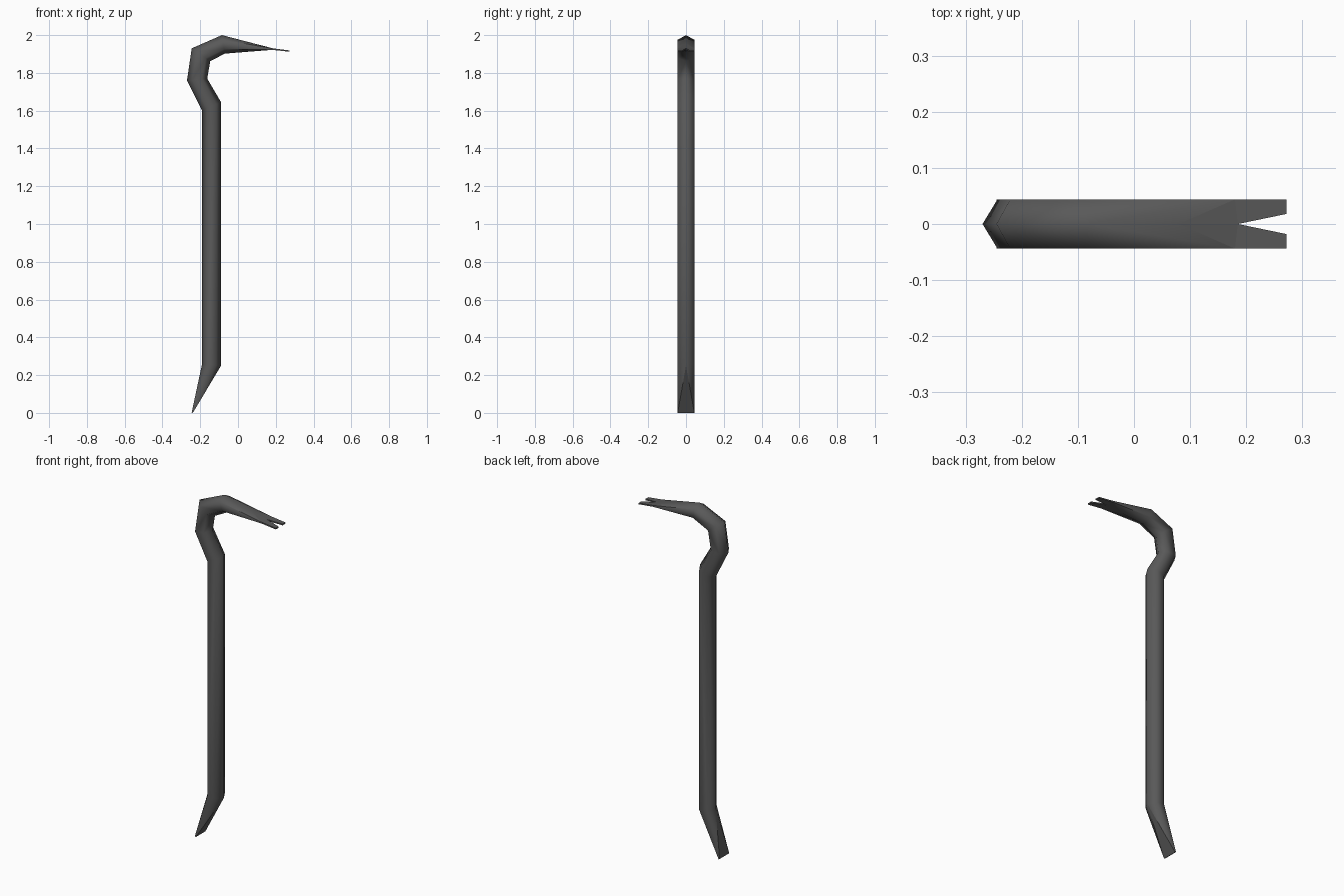
import bpy, bmesh
from math import radians

cube = bpy.data.objects.get("Cube")
if cube:
    bpy.data.objects.remove(cube, do_unlink=True)

HALF = 0.044   # half thickness of the hexagonal bar

steel = bpy.data.materials.new("dark steel")
steel.use_nodes = True
colour = (0.1, 0.1, 0.1, 1)
steel.diffuse_color = colour
steel.node_tree.nodes["Principled BSDF"].inputs["Base Color"].default_value = colour

bm = bmesh.new()


def vert(x, y, z):
    return bm.verts.new((x, y, z))


def face(*verts, smooth=True):
    bm.faces.new(verts).smooth = smooth


def half_ring(outer, inner):
    """Half a hexagon between an outer and an inner ridge point."""
    def at(t, y):
        return vert(outer[0] + (inner[0] - outer[0]) * t, y,
                    outer[1] + (inner[1] - outer[1]) * t)
    return [at(0, 0), at(0.25, HALF), at(0.75, HALF), at(1, 0)]


def bridge(a, b):
    for i in range(3):
        face(a[i], a[i + 1], b[i + 1], b[i])


# Bar: ridge points from the chisel shoulder up around the hook
bends = [((-0.19, 0.26), (-0.09, 0.25)),
         ((-0.19, 1.60), (-0.09, 1.645)),
         ((-0.27, 1.76), (-0.163, 1.77)),
         ((-0.245, 1.93), (-0.147, 1.862)),
         ((-0.085, 2.0), (-0.07, 1.902))]
rings = [half_ring(*b) for b in bends]
for low, high in zip(rings, rings[1:]):
    bridge(low, high)

# Chisel: the ridges fan out into flat triangles at a thin edge
o, oa, ia, i = rings[0]
back_mid, back = vert(-0.245, 0, 0.003), vert(-0.245, HALF, 0.003)
front_mid, front = vert(-0.239, 0, 0), vert(-0.239, HALF, 0)
face(o, oa, back)
face(oa, ia, front, back)
face(ia, i, front)
face(o, back, back_mid, smooth=False)
face(i, front_mid, front, smooth=False)
face(back_mid, back, front, front_mid, smooth=False)

# Claw: tapers to a flat plate with a V notch between two tines
root = [vert(0.08, 0, 1.957), vert(0.18, HALF, 1.93),
        vert(0.18, HALF, 1.922), vert(0.08, 0, 1.914)]
bridge(rings[-1], root)
notch = [vert(0.185, 0, 1.93), vert(0.185, 0, 1.922)]
tip_out = [vert(0.272, HALF, 1.919), vert(0.272, HALF, 1.912)]
tip_in = [vert(0.272, 0.018, 1.919), vert(0.272, 0.018, 1.912)]
for k, (ridge, side) in enumerate(((root[0], root[1]), (root[3], root[2]))):
    face(ridge, side, notch[k], smooth=False)
    face(side, tip_out[k], tip_in[k], notch[k], smooth=False)
for a, b in (((root[1], root[2]), tip_out), (tip_out, tip_in), (tip_in, notch)):
    face(a[0], a[1], b[1], b[0], smooth=False)

# Mirror the half bar across its centre plane and keep hard edges sharp
bmesh.ops.mirror(bm, geom=bm.verts[:] + bm.edges[:] + bm.faces[:],
                 axis='Y', merge_dist=0.0005)
bmesh.ops.remove_doubles(bm, verts=bm.verts[:], dist=0.0005)
bmesh.ops.recalc_face_normals(bm, faces=bm.faces[:])
for e in bm.edges:
    if len(e.link_faces) == 2 and e.calc_face_angle() > radians(65):
        e.smooth = False

mesh = bpy.data.meshes.new("pry_bar")
bm.to_mesh(mesh)
bm.free()
mesh.materials.append(steel)
bpy.context.collection.objects.link(bpy.data.objects.new("pry_bar", mesh))
